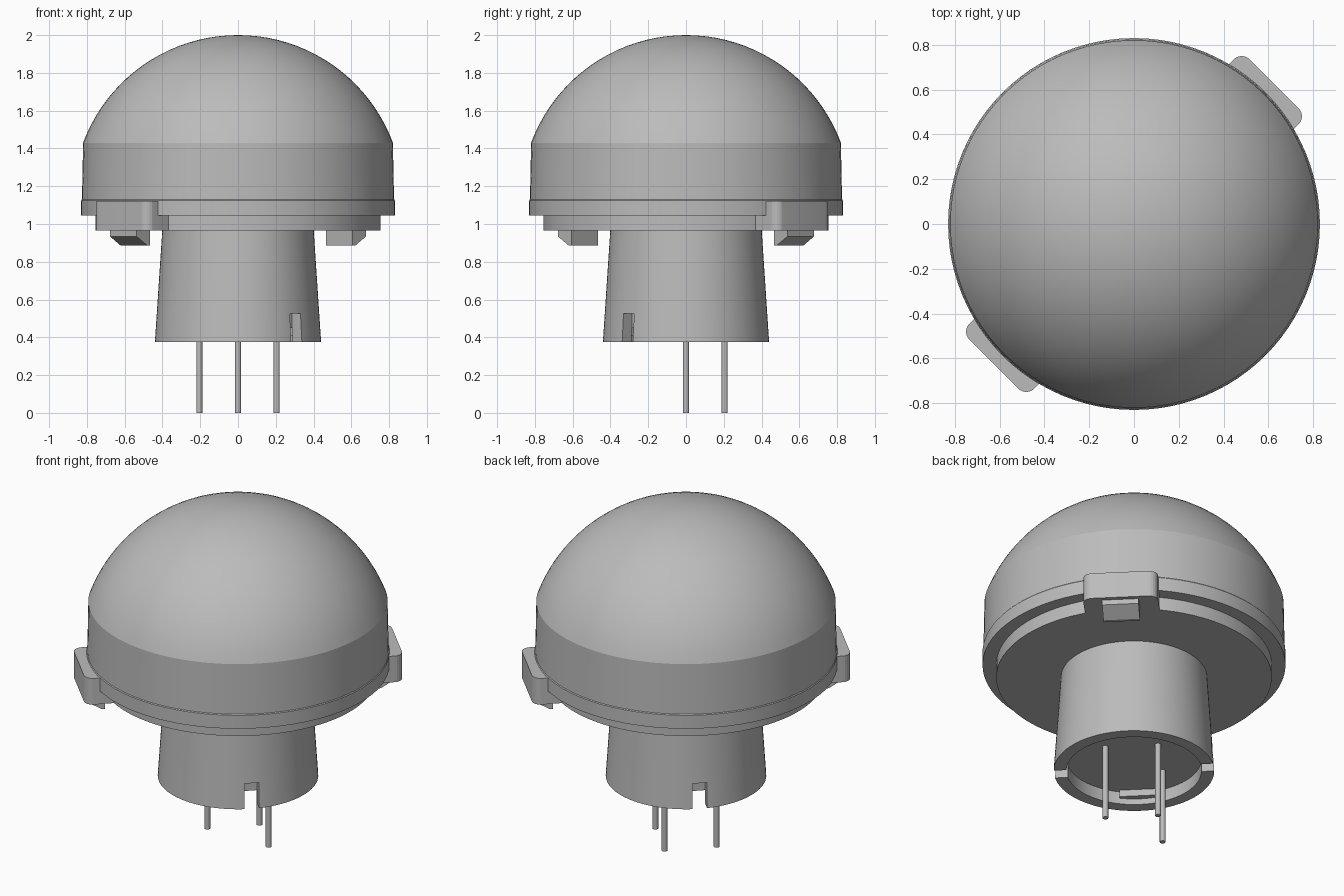
import bpy, bmesh, math
from mathutils import Matrix, Vector

if "Cube" in bpy.data.objects:
    bpy.data.objects.remove(bpy.data.objects["Cube"], do_unlink=True)

grey = bpy.data.materials.new("light_grey_plastic")
grey.use_nodes = True
grey.diffuse_color = (0.5, 0.5, 0.5, 1)
grey.node_tree.nodes["Principled BSDF"].inputs["Base Color"].default_value = (0.5, 0.5, 0.5, 1)


def finish(name, bm):
    """Turn a bmesh into a smooth-shaded object with sharp edges kept."""
    bmesh.ops.recalc_face_normals(bm, faces=bm.faces)
    mesh = bpy.data.meshes.new(name)
    bm.to_mesh(mesh)
    bm.free()
    mesh.materials.append(grey)
    ob = bpy.data.objects.new(name, mesh)
    bpy.context.collection.objects.link(ob)
    smooth(ob)
    return ob


def smooth(ob):
    bpy.ops.object.select_all(action='DESELECT')
    ob.select_set(True)
    bpy.context.view_layer.objects.active = ob
    bpy.ops.object.shade_smooth_by_angle(angle=math.radians(14))


def lathe(name, profile, steps=96, centre=(0, 0)):
    """Revolve (radius, z) points about a vertical axis."""
    bm = bmesh.new()
    verts = [bm.verts.new((r, 0, z)) for r, z in profile]
    edges = [bm.edges.new(pair) for pair in zip(verts, verts[1:])]
    bmesh.ops.spin(bm, geom=verts + edges, cent=(0, 0, 0), axis=(0, 0, 1),
                   angle=2 * math.pi, steps=steps)
    bmesh.ops.remove_doubles(bm, verts=bm.verts, dist=1e-4)
    bmesh.ops.translate(bm, verts=bm.verts, vec=(*centre, 0))
    return finish(name, bm)


def radial_prism(name, outline, half_width, degrees, corner=0.0):
    """Extrude a (radius, z) outline sideways and turn it about z."""
    bm = bmesh.new()
    face = bm.faces.new([bm.verts.new((r, -half_width, z)) for r, z in outline])
    out = bmesh.ops.extrude_face_region(bm, geom=[face])
    bmesh.ops.translate(bm, vec=(0, 2 * half_width, 0),
                        verts=[g for g in out["geom"] if isinstance(g, bmesh.types.BMVert)])
    if corner:
        far = max(r for r, z in outline)
        rim = [e for e in bm.edges if all(abs(v.co.x - far) < 1e-4 for v in e.verts)
               and abs(e.verts[0].co.y - e.verts[1].co.y) < 1e-4]
        bmesh.ops.bevel(bm, geom=rim, offset=corner, segments=6, profile=0.5, affect='EDGES')
    bmesh.ops.rotate(bm, verts=bm.verts, cent=(0, 0, 0),
                     matrix=Matrix.Rotation(math.radians(degrees), 3, 'Z'))
    return finish(name, bm)


def box(r0, r1, z0, z1):
    return [(r0, z0), (r1, z0), (r1, z1), (r0, z1)]


# Domed lens: spherical cap above a slightly tapered wall with a lower rim
R, CZ = 0.875, 1.125
start = math.asin(0.305 / R)
cap = [(R * math.cos(a), CZ + R * math.sin(a))
       for a in (start + (math.pi / 2 - start) * i / 20 for i in range(20))]
lathe("dome_lens", [(0, 1.044), (0.83, 1.044), (0.83, 1.125), (0.826, 1.13)]
      + cap + [(0, 2.0)])

# Base disc under the lens
lathe("base_disc", [(0, 0.965), (0.755, 0.965), (0.755, 1.06), (0, 1.06)])

# Flared hollow-ended neck with two slots in its rim
neck = lathe("neck", [(0, 0.98), (0.40, 0.98), (0.44, 0.375), (0.37, 0.375),
                      (0.37, 0.45), (0, 0.45)])
for angle in (-45, 135):
    cutter = radial_prism("slot_cutter", box(0.365, 0.52, 0.3, 0.525), 0.04, angle)
    cutter.hide_render = True
    mod = neck.modifiers.new("slot", 'BOOLEAN')
    mod.operation = 'DIFFERENCE'
    mod.solver = 'EXACT'
    mod.object = cutter
    bpy.context.view_layer.objects.active = neck
    bpy.ops.object.modifier_apply(modifier="slot")
    bpy.data.objects.remove(cutter, do_unlink=True)
smooth(neck)

# Side clips with wedge hooks, and small ledges inside the neck
for side, angle in (("back", 45), ("front", 225)):
    radial_prism(side + "_clip", box(0.70, 0.885, 0.965, 1.123), 0.205, angle, 0.05)
    radial_prism(side + "_hook", [(0.757, 0.98), (0.757, 0.885), (0.777, 0.885),
                                  (0.86, 0.935), (0.86, 0.98)], 0.1, angle)
    radial_prism(side + "_inner_ledge", box(0.335, 0.375, 0.41, 0.46), 0.11, angle)

# Three contact pins
for name, spot in (("left_pin", (0.205, 0)), ("right_pin", (-0.205, 0)), ("back_pin", (0, 0.205))):
    lathe(name, [(0, 0), (0.016, 0), (0.016, 0.46), (0, 0.46)], 32, spot)
